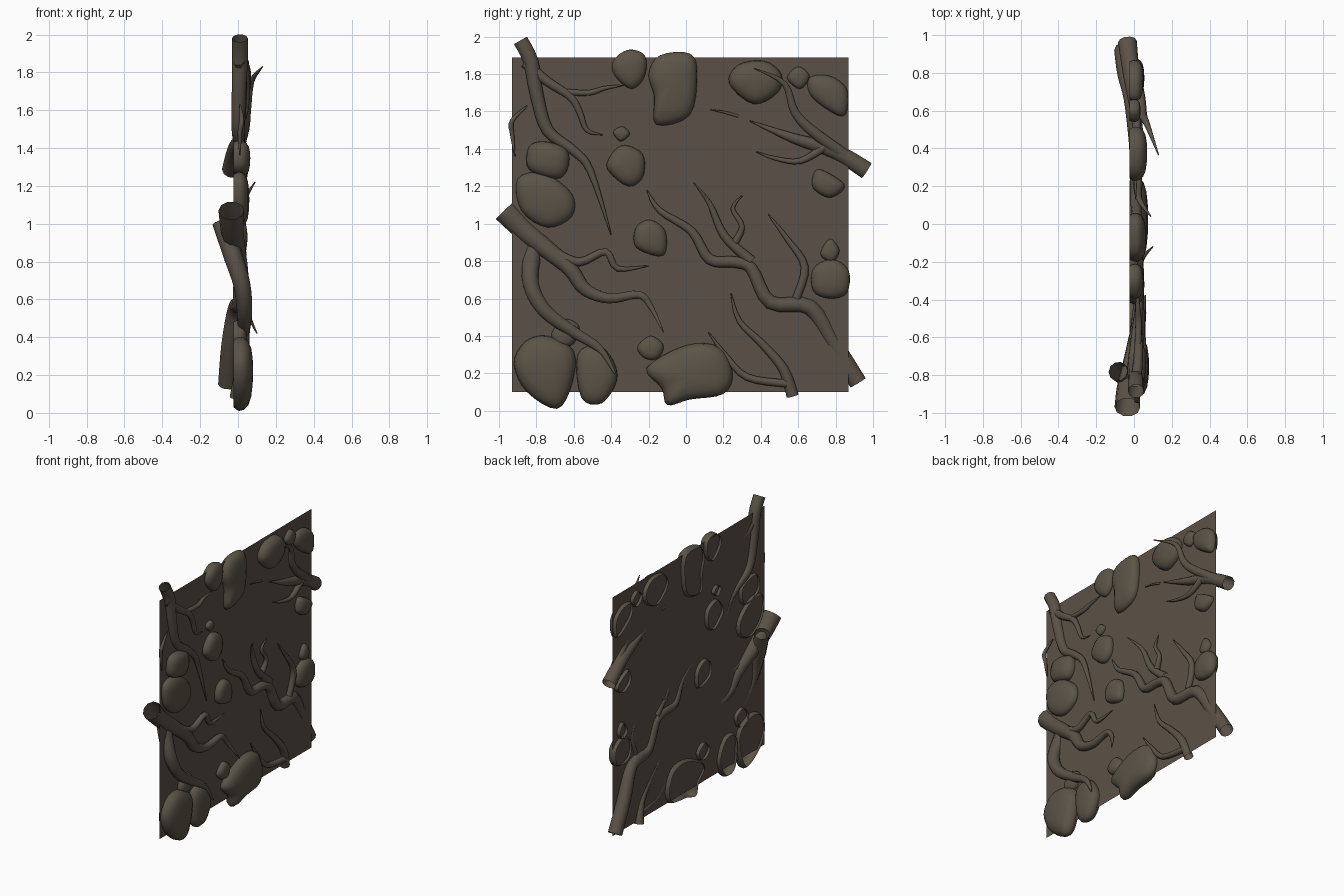
import bpy, bmesh, math
from mathutils import Vector


def material(name, rgb):
    m = bpy.data.materials.new(name)
    m.diffuse_color = (*rgb, 1)
    return m


SOIL = material("soil brown", (0.105, 0.082, 0.063))
STONE = material("stone brown", (0.105, 0.087, 0.063))
BARK = material("root brown", (0.105, 0.085, 0.064))


def spline(pts, closed, steps):
    """Catmull-Rom curve through points of any dimension."""
    n, out = len(pts), []
    for i in range(n if closed else n - 1):
        pick = (lambda k: pts[k % n]) if closed else (lambda k: pts[max(0, min(n - 1, k))])
        a, b, c, d = (Vector(pick(i + k)) for k in (-1, 0, 1, 2))
        for s in range(steps):
            t = s / steps
            out.append(0.5 * (2 * b + (c - a) * t + (2 * a - 5 * b + 4 * c - d) * t * t
                              + (3 * b - a - 3 * c + d) * t ** 3))
    if not closed:
        out.append(Vector(pts[-1]))
    return out


def finish(name, bm, mat):
    bmesh.ops.recalc_face_normals(bm, faces=bm.faces[:])
    me = bpy.data.meshes.new(name)
    bm.to_mesh(me)
    bm.free()
    me.materials.append(mat)
    ob = bpy.data.objects.new(name, me)
    bpy.context.collection.objects.link(ob)
    return ob


def smooth(ob):
    for p in ob.data.polygons:
        p.use_smooth = True


def rock(height, *outline):
    """Open-backed domed stone from a (y, z) outline."""
    ring = spline(outline, True, 4)
    mid = sum(ring, Vector((0, 0))) / len(ring)
    bm = bmesh.new()
    prev = None
    for s, x in ((0.90, -0.025), (0.97, -0.008), (1.0, 0.006), (0.97, 0.4 * height),
                 (0.86, 0.68 * height), (0.66, 0.87 * height), (0.35, 0.97 * height)):
        row = [bm.verts.new((x, *(mid + (p - mid) * s))) for p in ring]
        if prev:
            for i in range(len(row)):
                j = (i + 1) % len(row)
                bm.faces.new((prev[i], prev[j], row[j], row[i]))
        prev = row
    top = bm.verts.new((height, *mid))
    for i in range(len(prev)):
        bm.faces.new((prev[i], prev[(i + 1) % len(prev)], top))
    ob = finish("rock", bm, STONE)
    # the shell is open, so make sure it faces outward
    if ob.data.polygons[-1].normal.x < 0:
        ob.data.flip_normals()
    smooth(ob)


def root(*pts):
    """Tapered open tube through (x, y, z, radius) points."""
    path = spline(pts, False, 4)
    sides = 10
    bm = bmesh.new()
    prev = None
    for i, p in enumerate(path):
        c = p.to_3d()
        t = (path[min(i + 1, len(path) - 1)].to_3d() - path[max(i - 1, 0)].to_3d()).normalized()
        u = (Vector((1, 0, 0)) - t * t.x).normalized()
        v = t.cross(u)
        r = max(p[3], 0.003)
        row = [bm.verts.new(c + (u * math.cos(a) + v * math.sin(a)) * r)
               for a in (2 * math.pi * k / sides for k in range(sides))]
        if prev:
            for k in range(sides):
                j = (k + 1) % sides
                bm.faces.new((prev[k], prev[j], row[j], row[k]))
        prev = row
    smooth(finish("root", bm, BARK))


# flat soil sheet
bm = bmesh.new()
bm.faces.new([bm.verts.new((0, y, z)) for y, z in
              ((-0.93, 0.1), (0.87, 0.1), (0.87, 1.89), (-0.93, 1.89))])
sheet = finish("soil_sheet", bm, SOIL)
if sheet.data.polygons[0].normal.x < 0:
    sheet.data.flip_normals()

# stones along the top
rock(.05, (-.39, 1.87), (-.31, 1.93), (-.22, 1.90), (-.22, 1.79), (-.29, 1.72), (-.38, 1.79))
rock(.065, (-.20, 1.80), (-.14, 1.90), (.02, 1.91), (.06, 1.80), (.02, 1.58), (-.16, 1.53), (-.17, 1.68))
rock(.07, (.23, 1.75), (.28, 1.85), (.42, 1.87), (.51, 1.80), (.49, 1.70), (.36, 1.64))
rock(.035, (.54, 1.78), (.60, 1.84), (.66, 1.79), (.61, 1.72))
rock(.05, (.66, 1.78), (.77, 1.79), (.86, 1.72), (.86, 1.60), (.81, 1.58), (.67, 1.68))
# stones in the middle
rock(.05, (.68, 1.26), (.72, 1.29), (.84, 1.22), (.83, 1.17), (.76, 1.14), (.68, 1.19))
rock(.03, (-.39, 1.49), (-.34, 1.52), (-.30, 1.48), (-.35, 1.44))
rock(.055, (-.40, 1.37), (-.33, 1.42), (-.23, 1.37), (-.23, 1.25), (-.31, 1.20), (-.42, 1.29))
rock(.065, (-.84, 1.41), (-.76, 1.44), (-.64, 1.40), (-.63, 1.30), (-.69, 1.24), (-.84, 1.29))
rock(.06, (-.90, 1.24), (-.76, 1.27), (-.61, 1.16), (-.61, 1.04), (-.74, .98), (-.88, 1.07))
rock(.05, (-.26, .99), (-.19, 1.02), (-.11, .96), (-.12, .83), (-.25, .86), (-.28, .92))
rock(.035, (.72, .85), (.77, .92), (.82, .86), (.79, .80), (.74, .81))
rock(.055, (.68, .76), (.78, .81), (.87, .75), (.86, .63), (.77, .60), (.68, .64))
# stones along the bottom
rock(.08, (-.92, .25), (-.86, .37), (-.74, .40), (-.60, .32), (-.61, .14), (-.69, .01), (-.85, .10))
rock(.065, (-.58, .30), (-.47, .35), (-.39, .27), (-.37, .16), (-.45, .04), (-.56, .07))
rock(.045, (-.72, .41), (-.65, .49), (-.57, .45), (-.60, .36), (-.68, .34))
rock(.04, (-.26, .34), (-.19, .40), (-.12, .35), (-.15, .28), (-.22, .28))
rock(.075, (-.21, .23), (0, .35), (.18, .34), (.25, .20), (.20, .09), (.02, .06), (-.10, .03), (-.13, .12))

# upper left root with side shoots
root((.01, -.885, 1.98, .042), (.01, -.83, 1.87, .042), (.005, -.80, 1.70, .038), (0, -.74, 1.50, .034),
     (.01, -.60, 1.39, .026), (.015, -.51, 1.28, .02), (.02, -.40, .94, .003))
root((.005, -.86, 1.86, .03), (.02, -.74, 1.76, .026), (.025, -.62, 1.68, .022), (.025, -.57, 1.60, .018),
     (.02, -.53, 1.50, .013), (.02, -.445, 1.475, .003))
root((.02, -.66, 1.705, .018), (.025, -.52, 1.70, .016), (.02, -.435, 1.725, .012), (.02, -.335, 1.74, .003))
root((.01, -.85, 1.63, .004), (.02, -.93, 1.55, .013), (.01, -.93, 1.48, .012), (.01, -.915, 1.36, .003))

# lower left root with side shoots
root((-.035, -.97, 1.07, .068), (-.03, -.86, .96, .06), (-.01, -.74, .86, .05), (.01, -.62, .76, .043),
     (.02, -.54, .65, .037), (.025, -.41, .60, .028), (.03, -.25, .62, .022), (.04, -.185, .55, .015),
     (.10, -.12, .42, .003))
root((-.085, -.78, 1.01, .052), (-.03, -.82, .84, .05), (.02, -.83, .68, .045), (.035, -.755, .535, .04),
     (.03, -.60, .42, .032), (.04, -.46, .33, .022), (.06, -.38, .20, .005))
root((.01, -.70, .84, .032), (.02, -.57, .795, .024), (.025, -.43, .85, .02), (.025, -.365, .76, .016),
     (.025, -.20, .775, .003))

# long lower right root with side shoots
root((-.055, .92, .15, .05), (-.04, .79, .36, .048), (-.01, .66, .555, .044), (.01, .45, .58, .039),
     (.01, .35, .76, .034), (.01, .26, .795, .032), (.01, .125, .81, .03), (.015, .03, .96, .024),
     (.02, -.14, 1.07, .017), (.02, -.21, 1.18, .003))
root((.01, .59, .60, .023), (.015, .635, .77, .022), (.02, .54, .92, .015), (.02, .44, 1.05, .003))
root((.01, .35, .80, .03), (.02, .205, .935, .024), (.03, .125, 1.11, .015), (.09, .04, 1.22, .003))
root((.01, .24, .87, .024), (.025, .30, .98, .016), (.02, .25, 1.08, .012), (.03, .30, 1.15, .003))

# small bottom root
root((-.01, .57, .08, .034), (.01, .52, .225, .028), (.015, .405, .36, .022), (.015, .285, .48, .015),
     (.02, .24, .63, .003))
root((.01, .54, .145, .022), (.015, .325, .18, .02), (.015, .205, .305, .014), (.02, .12, .42, .003))

# upper right root with side shoots
root((-.035, .965, 1.285, .05), (-.015, .79, 1.39, .043), (.01, .58, 1.455, .028), (.02, .34, 1.55, .003))
root((-.01, .85, 1.365, .034), (.03, .67, 1.50, .03), (.045, .58, 1.60, .024), (.07, .525, 1.75, .016),
     (.13, .365, 1.83, .003))
root((.01, .74, 1.41, .024), (.02, .61, 1.335, .017), (.02, .475, 1.35, .011), (.02, .375, 1.385, .003))
root((0, .28, 1.575, .008), (.008, .21, 1.595, .007), (.008, .13, 1.61, .003))
